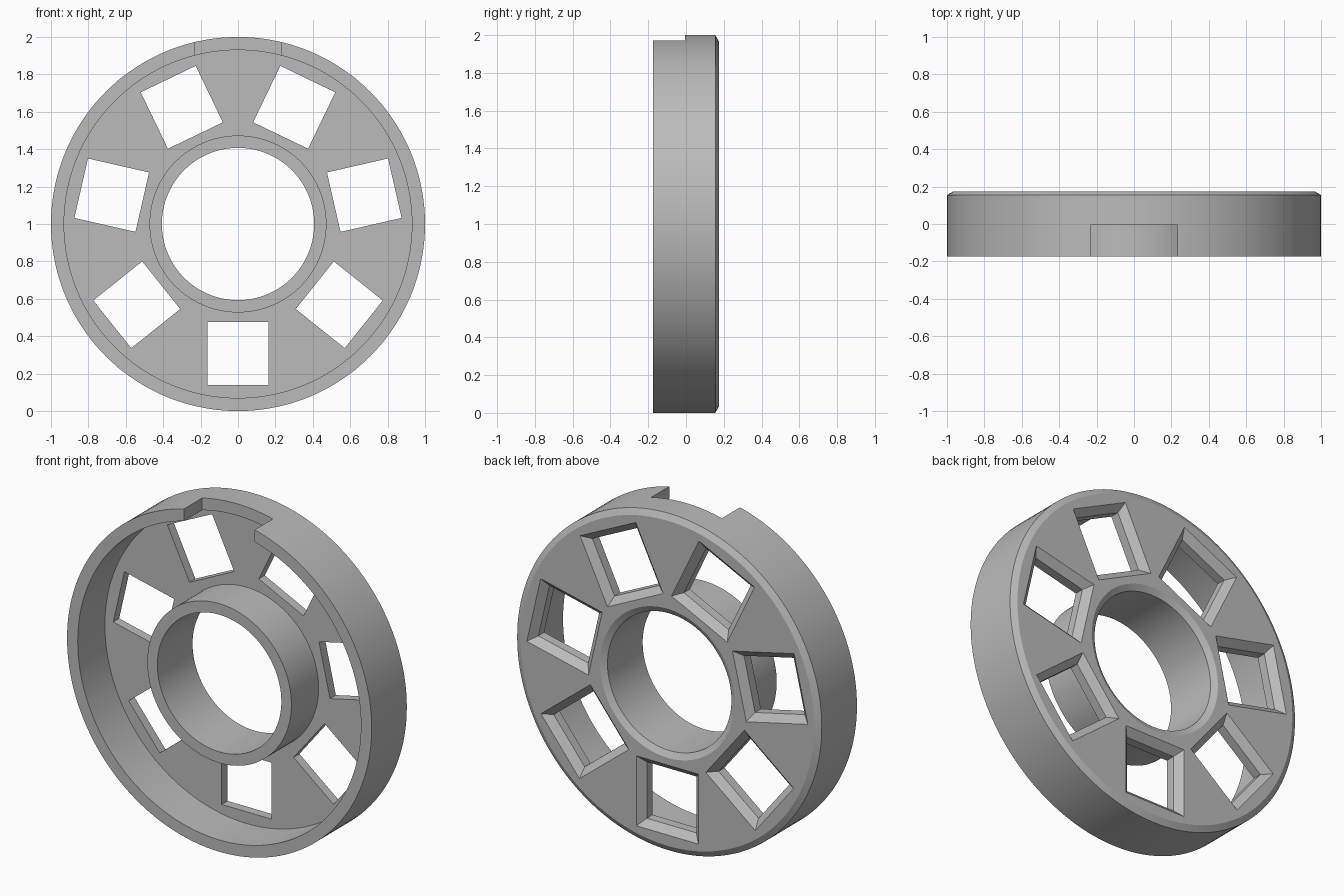
import bpy, bmesh, math
from mathutils import Matrix, Vector

SEGMENTS = 144
WINDOWS = 7
CENTER = Matrix.Translation((0, 0, 1))
FRONT, BACK, FLOOR = -0.175, 0.175, 0.08

cube = bpy.data.objects.get("Cube")
if cube:
    bpy.data.objects.remove(cube, do_unlink=True)

grey = bpy.data.materials.new("plain grey")
grey.use_nodes = True
grey.diffuse_color = (0.5, 0.5, 0.5, 1)
grey.node_tree.nodes["Principled BSDF"].inputs["Base Color"].default_value = (0.5, 0.5, 0.5, 1)


def make_object(name, bm):
    bmesh.ops.recalc_face_normals(bm, faces=bm.faces)
    mesh = bpy.data.meshes.new(name)
    bm.to_mesh(mesh)
    bm.free()
    mesh.materials.append(grey)
    obj = bpy.data.objects.new(name, mesh)
    bpy.context.collection.objects.link(obj)
    return obj


def lathe(name, profile):
    """Revolve a closed (radius, y) profile about the y axis."""
    bm = bmesh.new()
    rings = []
    for i in range(SEGMENTS):
        a = 2 * math.pi * i / SEGMENTS
        rings.append([bm.verts.new((r * math.cos(a), y, 1 + r * math.sin(a))) for r, y in profile])
    n = len(profile)
    for i in range(SEGMENTS):
        p, q = rings[i], rings[(i + 1) % SEGMENTS]
        for j in range(n):
            k = (j + 1) % n
            bm.faces.new((p[j], p[k], q[k], q[j]))
    return make_object(name, bm)


def loft(bm, sections, matrix):
    """Join rectangular sections (y, x half width, z low, z high) into a solid."""
    rings = [[bm.verts.new(matrix @ Vector(c)) for c in
              ((-w, y, lo), (w, y, lo), (w, y, hi), (-w, y, hi))]
             for y, w, lo, hi in sections]
    for p, q in zip(rings, rings[1:]):
        for j in range(4):
            k = (j + 1) % 4
            bm.faces.new((p[j], p[k], q[k], q[j]))
    bm.faces.new(rings[0])
    bm.faces.new(rings[-1])


# Dished wheel: rim, floor and hub in one section, chamfered at the back
wheel = lathe("wheel_body", [
    (1.0, FRONT), (1.0, BACK - 0.02), (0.965, BACK),
    (0.442, BACK), (0.407, BACK - 0.02), (0.407, FRONT),
    (0.473, FRONT), (0.473, FLOOR), (0.93, FLOOR), (0.93, FRONT)])

# Windows flaring outward at the back, plus the notch in the top of the rim
bm = bmesh.new()
half, low, high, flare = 0.163, 0.525, 0.86, 0.04
for i in range(WINDOWS):
    turn = Matrix.Rotation(math.pi + 2 * math.pi * i / WINDOWS, 4, 'Y')
    loft(bm, [(FLOOR - 0.03, half, low, high),
              (BACK - flare, half, low, high),
              (BACK, half + flare, low - flare, high + flare),
              (BACK + 0.02, half + flare, low - flare, high + flare)], CENTER @ turn)
loft(bm, [(FRONT - 0.1, 0.232, 0.8, 1.1), (-0.005, 0.232, 0.8, 1.1)], CENTER)
cutter = make_object("opening_cutter", bm)
cutter.hide_render = True

cut = wheel.modifiers.new("openings", 'BOOLEAN')
cut.operation = 'DIFFERENCE'
cut.solver = 'EXACT'
cut.object = cutter

# Bake the cut and shade the round walls smooth
bpy.ops.object.select_all(action='DESELECT')
wheel.select_set(True)
bpy.context.view_layer.objects.active = wheel
bpy.ops.object.modifier_apply(modifier=cut.name)
bpy.data.objects.remove(cutter, do_unlink=True)
bpy.ops.object.shade_smooth_by_angle(angle=math.radians(25))
